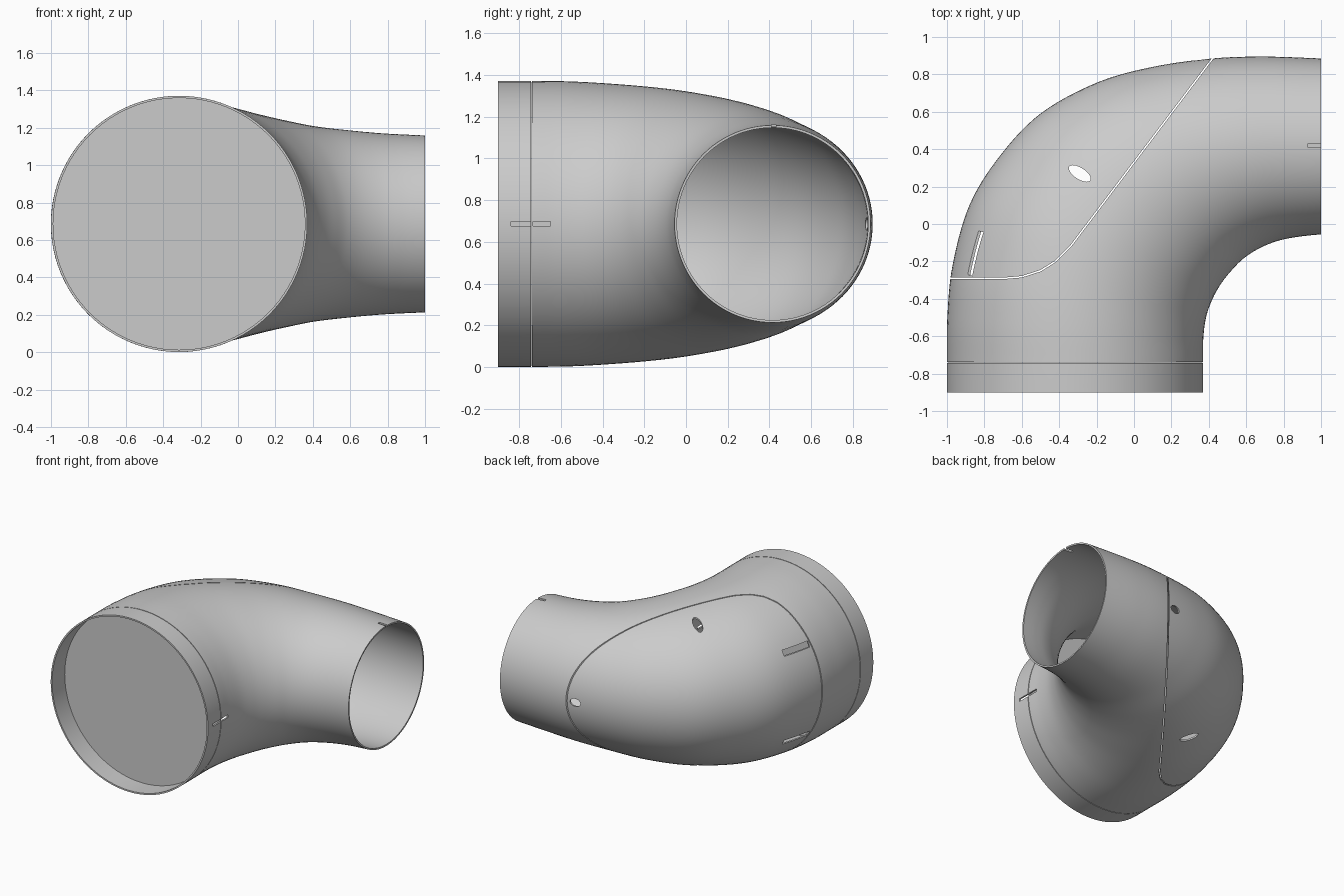
import bpy, bmesh, math
from mathutils import Vector, Matrix

default = bpy.data.objects.get("Cube")
if default:
    bpy.data.objects.remove(default, do_unlink=True)

MID = 0.686
SIDES = 96
STEPS = 8

grey = bpy.data.materials.new("light grey")
grey.use_nodes = True
grey.diffuse_color = (0.6, 0.6, 0.6, 1)
grey.node_tree.nodes["Principled BSDF"].inputs["Base Color"].default_value = (0.6, 0.6, 0.6, 1)


def finish(name, bm):
    mesh = bpy.data.meshes.new(name)
    bm.to_mesh(mesh)
    bm.free()
    mesh.materials.append(grey)
    obj = bpy.data.objects.new(name, mesh)
    bpy.context.collection.objects.link(obj)
    return obj


def activate(obj):
    bpy.ops.object.select_all(action='DESELECT')
    obj.select_set(True)
    bpy.context.view_layer.objects.active = obj


def box(name, centre, size, turn=0):
    bm = bmesh.new()
    bmesh.ops.create_cube(bm, size=1)
    mat = Matrix.Translation(centre) @ Matrix.Rotation(turn, 4, 'Z') @ Matrix.Diagonal((*size, 1))
    bmesh.ops.transform(bm, matrix=mat, verts=bm.verts)
    return finish(name, bm)


def rod(name, centre, rx, ry, depth, rotation, sides=32):
    bm = bmesh.new()
    bmesh.ops.create_cone(bm, cap_ends=True, segments=sides, radius1=1, radius2=1, depth=1)
    mat = Matrix.Translation(centre) @ rotation @ Matrix.Diagonal((rx, ry, depth, 1))
    bmesh.ops.transform(bm, matrix=mat, verts=bm.verts)
    return finish(name, bm)


def wall(name, path, width, low, high):
    """Thin vertical wall following a plan path."""
    pts = [Vector(p) for p in path]
    left, right = [], []
    for i, p in enumerate(pts):
        along = (pts[min(i + 1, len(pts) - 1)] - pts[max(i - 1, 0)]).normalized()
        side = Vector((-along.y, along.x)) * width / 2
        left.append(p + side)
        right.append(p - side)
    bm = bmesh.new()
    base = bm.faces.new([bm.verts.new((p.x, p.y, low)) for p in left + right[::-1]])
    top = bmesh.ops.extrude_face_region(bm, geom=[base])["geom"]
    moved = [v for v in top if isinstance(v, bmesh.types.BMVert)]
    bmesh.ops.translate(bm, vec=(0, 0, high - low), verts=moved)
    bmesh.ops.recalc_face_normals(bm, faces=bm.faces)
    return finish(name, bm)


def smooth_point(rows, i, t):
    """Catmull-Rom blend between neighbouring sections."""
    n = len(rows) - 1
    a, b, c, d = (Vector(rows[min(max(k, 0), n)]) for k in (i - 1, i, i + 1, i + 2))
    return b + ((c - a) * t + (a * 2 - b * 5 + c * 4 - d) * t ** 2
                + (b * 3 - a - c * 3 + d) * t ** 3) / 2


# Elbow sections: outer x, outer y, inner x, inner y, half height
sections = [
    (-1, -.9, .37, -.9, .685),
    (-1, -.74, .37, -.74, .685),
    (-.998, -.5, .37, -.62, .683),
    (-.97, -.22, .385, -.5, .672),
    (-.88, .1, .42, -.4, .654),
    (-.72, .36, .465, -.32, .63),
    (-.5, .59, .52, -.25, .598),
    (-.2, .755, .585, -.185, .56),
    (.1, .84, .67, -.13, .524),
    (.42, .885, .77, -.09, .5),
    (.7, .895, .88, -.068, .483),
    (1, .885, 1, -.055, .473),
]
rows = [smooth_point(sections, i, s / STEPS)
        for i in range(len(sections) - 1) for s in range(STEPS)]
rows.append(Vector(sections[-1]))

bm = bmesh.new()
rings = []
for ox, oy, ix, iy, h in rows:
    centre = Vector(((ox + ix) / 2, (oy + iy) / 2, MID))
    reach = Vector((ox, oy, MID)) - centre
    ring = []
    for k in range(SIDES):
        a = math.tau * k / SIDES
        ring.append(bm.verts.new(centre + reach * math.cos(a) + Vector((0, 0, h * math.sin(a)))))
    rings.append(ring)
for r0, r1 in zip(rings, rings[1:]):
    for k in range(SIDES):
        n = (k + 1) % SIDES
        bm.faces.new((r0[k], r0[n], r1[n], r1[k]))
elbow = finish("elbow_shell", bm)

# Cutters: panel seam, collar seam, pin slots and holes
panel_path = [(-1.1, -.29), (-.69, -.29), (-.6, -.282), (-.5, -.25),
              (-.42, -.2), (-.34, -.12), (.42, .885), (.46, .938)]
upright = Matrix.Rotation(math.radians(-33), 4, 'Z')
sideways = Matrix.Rotation(math.radians(90), 4, 'X')
cutters = [
    wall("panel_seam_cutter", panel_path, .008, -.2, 1.6),
    box("collar_seam_cutter", (-.3, -.74, MID), (2, .005, 2)),
    box("collar_slot_cutter", (.37, -.745, MID), (.1, .19, .022)),
    box("end_slot_cutter", (.975, .42, 1.16), (.09, .022, .1)),
    rod("oval_hole_cutter", (-.29, .27, MID), .067, .03, 2, upright),
    rod("rear_hole_cutter", (.35, .87, MID), .042, .03, .3, sideways),
]
for z in (-.35, .35):
    cutters.append(box("panel_slot_cutter", (-.87, -.15, MID + z), (.22, .24, .04),
                       math.radians(-17)))

activate(elbow)
solid = elbow.modifiers.new("thickness", 'SOLIDIFY')
solid.thickness = .012
solid.offset = -1
bpy.ops.object.modifier_apply(modifier=solid.name)
for cutter in cutters:
    cutter.hide_render = True
    cut = elbow.modifiers.new("cut", 'BOOLEAN')
    cut.operation = 'DIFFERENCE'
    cut.solver = 'EXACT'
    cut.object = cutter
    bpy.ops.object.modifier_apply(modifier=cut.name)
    bpy.data.objects.remove(cutter, do_unlink=True)
bpy.ops.object.shade_smooth_by_angle(angle=math.radians(30))

# Recessed disc closing the large end behind the collar
disc = rod("front_disc", (-.315, -.737, MID), .68, .68, .008, sideways, SIDES)
activate(disc)
bpy.ops.object.shade_smooth_by_angle(angle=math.radians(30))
